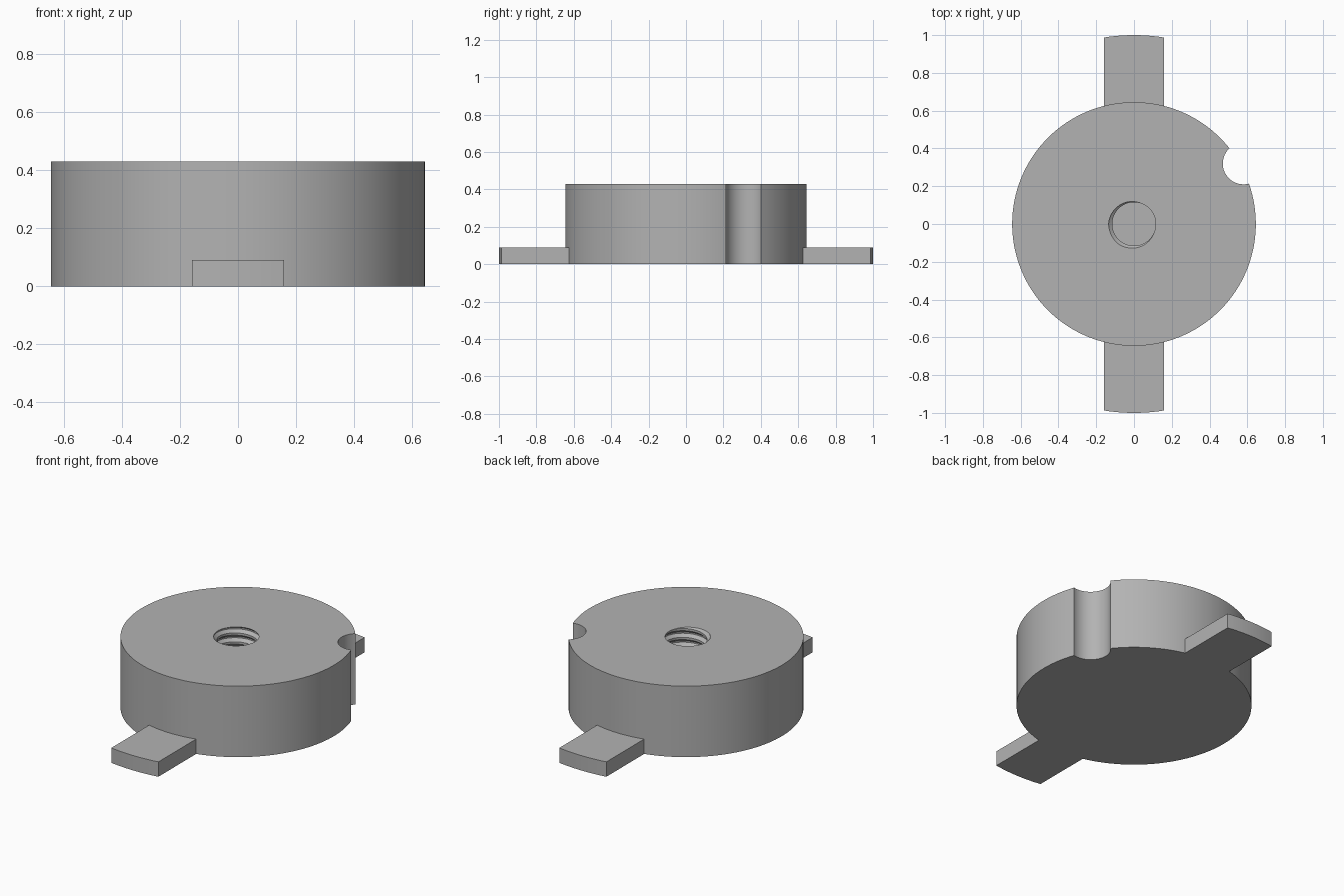
import bpy
import bmesh
from math import sin, cos, pi, tau, acos, atan2, asin, hypot

cube = bpy.data.objects.get("Cube")
if cube:
    bpy.data.objects.remove(cube, do_unlink=True)

DISC_R, DISC_H = 0.645, 0.43
TAB_R, TAB_HALF, TAB_H = 1.0, 0.158, 0.09
NOTCH_X, NOTCH_Y, NOTCH_R = 0.58, 0.32, 0.11
MINOR, MAJOR, PITCH, FLOOR = 0.115, 0.134, 0.054, 0.09

grey = bpy.data.materials.new("plain grey")
grey.use_nodes = True
colour = (0.45, 0.45, 0.45, 1)
grey.diffuse_color = colour
grey.node_tree.nodes["Principled BSDF"].inputs["Base Color"].default_value = colour


def arc(r, start, end, steps, cx=0, cy=0):
    angles = [start + (end - start) * i / steps for i in range(steps + 1)]
    return [(cx + r * cos(a), cy + r * sin(a)) for a in angles]


def make_object(name, bm):
    bmesh.ops.recalc_face_normals(bm, faces=bm.faces)
    mesh = bpy.data.meshes.new(name)
    bm.to_mesh(mesh)
    bm.free()
    mesh.materials.append(grey)
    obj = bpy.data.objects.new(name, mesh)
    bpy.context.collection.objects.link(obj)
    return obj


def prism(name, outline, bottom, top):
    bm = bmesh.new()
    base = bm.faces.new([bm.verts.new((x, y, bottom)) for x, y in outline])
    raised = bmesh.ops.extrude_face_region(bm, geom=[base])["geom"]
    verts = [v for v in raised if isinstance(v, bmesh.types.BMVert)]
    bmesh.ops.translate(bm, verts=verts, vec=(0, 0, top - bottom))
    return make_object(name, bm)


def activate(obj):
    bpy.ops.object.select_all(action='DESELECT')
    obj.select_set(True)
    bpy.context.view_layer.objects.active = obj


def boolean(target, cutter, operation):
    mod = target.modifiers.new("cut", 'BOOLEAN')
    mod.operation, mod.solver, mod.object = operation, 'EXACT', cutter
    activate(target)
    bpy.ops.object.modifier_apply(modifier=mod.name)
    bpy.data.objects.remove(cutter, do_unlink=True)


# Disc outline with the round notch bitten out of its rim
dist, phi = hypot(NOTCH_X, NOTCH_Y), atan2(NOTCH_Y, NOTCH_X)
a = acos((DISC_R**2 + dist**2 - NOTCH_R**2) / (2 * DISC_R * dist))
b = acos((dist**2 + NOTCH_R**2 - DISC_R**2) / (2 * dist * NOTCH_R))
rim = arc(DISC_R, phi + a, phi + tau - a, 128)
notch = arc(NOTCH_R, phi + pi + b, phi + pi - b, 28, NOTCH_X, NOTCH_Y)
disc = prism("disc", rim + notch[1:-1], 0, DISC_H)

# Threaded plug: one helical strip, each turn joined to the next
SEGS, TURNS = 64, 9
PROFILE = [(0, MINOR), (0.25, MINOR), (0.55, MAJOR), (0.7, MAJOR)]
ROWS = len(PROFILE) * TURNS
bm = bmesh.new()
cols = []
for s in range(SEGS):
    t = tau * s / SEGS - pi * 0.2
    col = []
    for row in range(ROWS + 1):
        turn, step = divmod(row, len(PROFILE))
        frac, r = PROFILE[step]
        z = FLOOR - 2 * PITCH + (turn + frac + s / SEGS) * PITCH
        col.append(bm.verts.new((r * cos(t), r * sin(t), z)))
    cols.append(col)
for s in range(SEGS):
    for row in range(ROWS):
        if s < SEGS - 1:
            right = cols[s + 1][row:row + 2]
        elif row + len(PROFILE) < ROWS:
            right = cols[0][row + len(PROFILE):row + len(PROFILE) + 2]
        else:
            continue
        bm.faces.new((cols[s][row], right[0], right[1], cols[s][row + 1]))
# Close both ragged ends with fans
open_edges = [e for e in bm.edges if e.is_boundary]
for low in (True, False):
    ends = [e for e in open_edges if (e.verts[0].co.z < DISC_H / 2) == low]
    z = FLOOR - 3 * PITCH if low else DISC_H + PITCH * 2
    centre = bm.verts.new((0, 0, z))
    for e in ends:
        bm.faces.new((e.verts[0], e.verts[1], centre))
plug = make_object("thread_plug", bm)

# Trim the plug to a flat floor, then cut the threaded hole
sleeve = prism("sleeve", arc(0.2, 0, tau, 48)[:-1], FLOOR, DISC_H + 0.03)
boolean(plug, sleeve, 'INTERSECT')
boolean(disc, plug, 'DIFFERENCE')

# Front and back tabs, meeting the rim along its curve
outer, inner = asin(TAB_HALF / TAB_R), asin(TAB_HALF / DISC_R)
parts = [disc]
for name, mid in (("front_tab", -pi / 2), ("back_tab", pi / 2)):
    outline = arc(TAB_R, mid - outer, mid + outer, 12)
    outline += arc(DISC_R - 0.001, mid + inner, mid - inner, 12)
    parts.append(prism(name, outline, 0, TAB_H))

for obj in parts:
    activate(obj)
    bpy.ops.object.shade_smooth_by_angle(angle=pi / 6)
